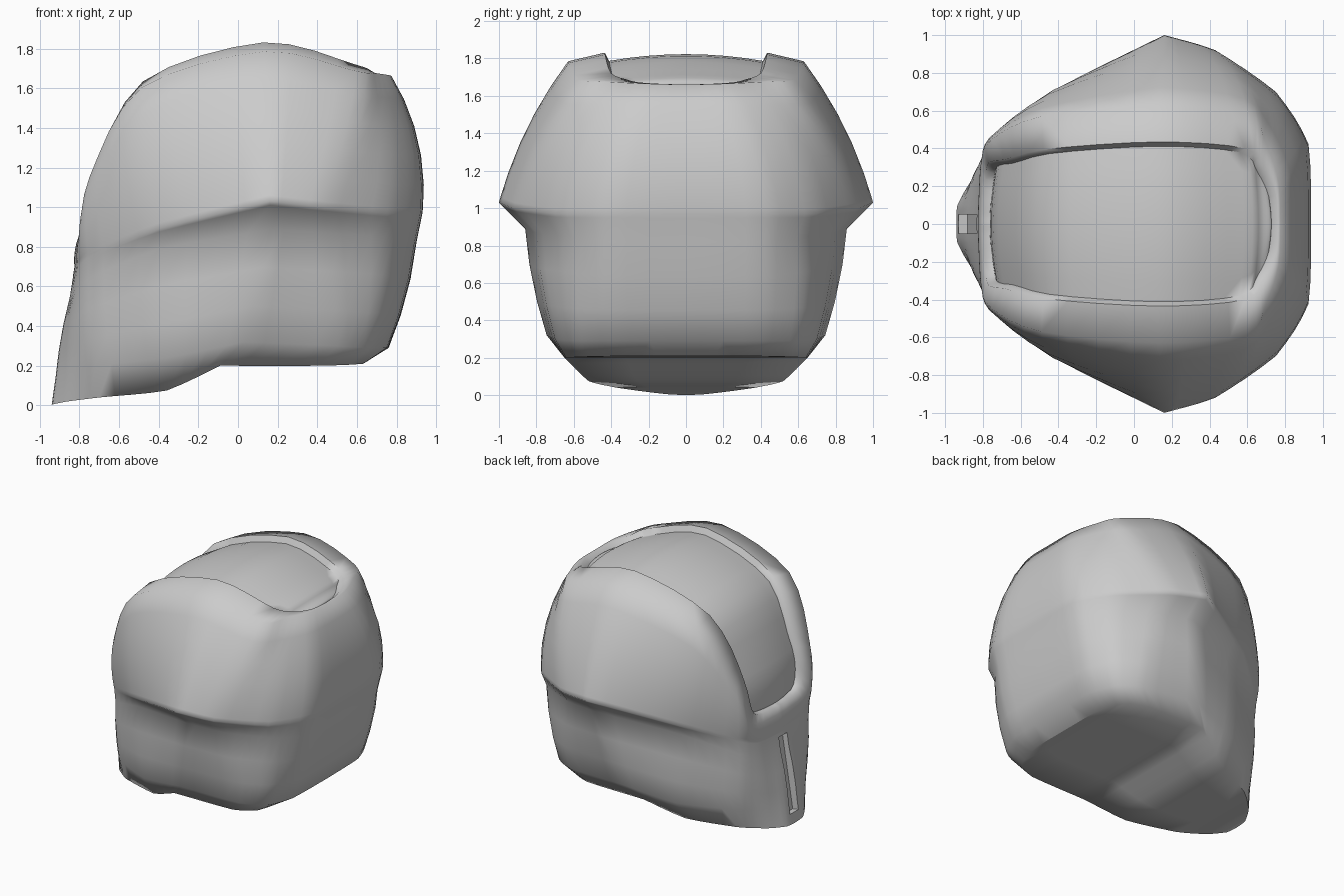
import bpy, bmesh, math
from mathutils import Vector

if "Cube" in bpy.data.objects:
    bpy.data.objects.remove(bpy.data.objects["Cube"])

CORE = Vector((0.05, 0, 1.0))

# Half outlines, each running from the face centre round the side to the rear centre
bottom = [(-.94, 0, 0), (-.935, .1, .005), (-.86, .23, .02), (-.7, .37, .04), (-.36, .52, .075),
          (-.09, .65, .2), (.4, .64, .2), (.56, .56, .205), (.63, .33, .21), (.63, 0, .21)]
jaw = [(-.92, 0, .15), (-.915, .1, .15), (-.85, .25, .17), (-.72, .42, .2), (-.36, .64, .24),
       (.03, .745, .32), (.5, .7, .3), (.67, .6, .29), (.75, .4, .29), (.76, 0, .29)]
cheek = [(-.85, 0, .55), (-.845, .1, .55), (-.825, .28, .57), (-.755, .42, .64), (-.4, .65, .79),
         (.17, .86, .89), (.45, .8, .87), (.74, .645, .85), (.89, .42, .82), (.9, 0, .82)]
ridge = [(-.825, 0, .7), (-.823, .1, .7), (-.81, .29, .71), (-.755, .44, .76), (-.4, .72, .89),
         (.16, 1, 1.03), (.43, .92, 1.0), (.75, .7, .97), (.92, .43, .97), (.93, 0, .97)]
rim = [(-.815, 0, .82), (-.813, .1, .82), (-.8, .33, .86), (-.75, .45, 1.15), (-.49, .57, 1.6),
       (.13, .63, 1.785), (.6, .58, 1.685), (.7, .42, 1.675), (.765, .22, 1.665), (.775, 0, 1.66)]


def smooth(points, amount=.5, spans=((0, 5), (5, 9)), steps=4):
    """Round a half outline by some amount, leaving a corner between spans."""
    p = [Vector(q) for q in points]
    out = []
    for a, b in spans:
        for i in range(a, b):
            p1, p2 = p[i], p[i + 1]
            p0 = p[i - 1] if i > a else p1
            p3 = p[i + 2] if i + 1 < b else p2
            for k in range(steps):
                t = k / steps
                v = .5 * (2 * p1 + (p2 - p0) * t + (2 * p0 - 5 * p1 + 4 * p2 - p3) * t * t
                          + (3 * p1 - p0 - 3 * p2 + p3) * t ** 3)
                out.append(p1.lerp(p2, t).lerp(v, amount))
    out.append(p[-1])
    out[0].y = out[-1].y = 0
    return out


def outward(v):
    return (v - CORE).normalized()


def between(a, b, t, side, rear):
    """Row between two outlines, swelling outward; rear swell takes over past x = 0.3."""
    row = []
    for p, q in zip(a, b):
        v = p.lerp(q, t)
        k = min(1, max(0, (p.x - .3) / .6))
        bulge = side + (rear - side) * k
        row.append(v + outward(v) * (4 * t * (1 - t) * bulge * (q - p).length))
    row[0].y = row[-1].y = 0
    return row


def lip_point(v):
    """Inner edge of the raised border around the crown panel."""
    low = min(1, max(0, 1.3 - v.z) / .45)
    lift = .2 * max(0, v.y - .4) * (1 - low)
    return Vector((v.x * .98, v.y * (.69 + .17 * low), v.z + lift + .05 * low))


bottom, jaw, cheek, ridge = map(smooth, (bottom, jaw, cheek, ridge))
rim = smooth(rim, .9, ((0, 9),))
lip = [lip_point(v) for v in rim]
sunk = [v - outward(v) * .05 for v in lip]

rows = []
# Underside, from centre line to edge
for s in (0, .5):
    rows.append([Vector((v.x, v.y * s, v.z)) for v in bottom])
rows += [bottom, jaw]
rows += [between(jaw, cheek, t, .03, .04) for t in (.33, .67)]
# Tight rows either side of the ridge keep it crisp
rows += [cheek, between(cheek, ridge, .85, 0, 0), ridge]
rows += [between(ridge, rim, t, .048, .085) for t in (.04, .2, .4, .6, .8)]
rows += [rim, lip, sunk]
# Crowned panel, from its edge to the centre line
for s in (.75, .5, .25, 0):
    rows.append([Vector((v.x, v.y * s, v.z)) + Vector((outward(v).x, 0, outward(v).z))
                 * (.1 * v.y * (1 - s * s)) for v in sunk])

# Helmet shell, half built then mirrored
bm = bmesh.new()
grid = [[bm.verts.new(v) for v in row] for row in rows]
for a, b in zip(grid, grid[1:]):
    for i in range(len(a) - 1):
        bm.faces.new((a[i], a[i + 1], b[i + 1], b[i]))
bmesh.ops.remove_doubles(bm, verts=bm.verts, dist=.0005)
geom = bm.verts[:] + bm.edges[:] + bm.faces[:]
bmesh.ops.mirror(bm, geom=geom, axis='Y', merge_dist=.0005)
bmesh.ops.remove_doubles(bm, verts=bm.verts, dist=.0005)
bmesh.ops.recalc_face_normals(bm, faces=bm.faces)
mesh = bpy.data.meshes.new("helmet_shell")
bm.to_mesh(mesh)
bm.free()
shell = bpy.data.objects.new("helmet_shell", mesh)
bpy.context.collection.objects.link(shell)

# Narrow upright slot in the face
bpy.ops.mesh.primitive_cube_add(size=1, location=(-.885, 0, .365), rotation=(0, math.atan2(.095, .6), 0))
cutter = bpy.context.object
cutter.name = "slot_cutter"
cutter.scale = (.1, .1, .58)
cutter.hide_render = True
cut = shell.modifiers.new("face_slot", 'BOOLEAN')
cut.object = cutter
cut.operation = 'DIFFERENCE'
bpy.context.view_layer.update()
cutter.select_set(False)
shell.select_set(True)
bpy.context.view_layer.objects.active = shell
bpy.ops.object.modifier_apply(modifier=cut.name)
bpy.data.objects.remove(cutter)
bpy.ops.object.shade_smooth_by_angle(angle=math.radians(70))
